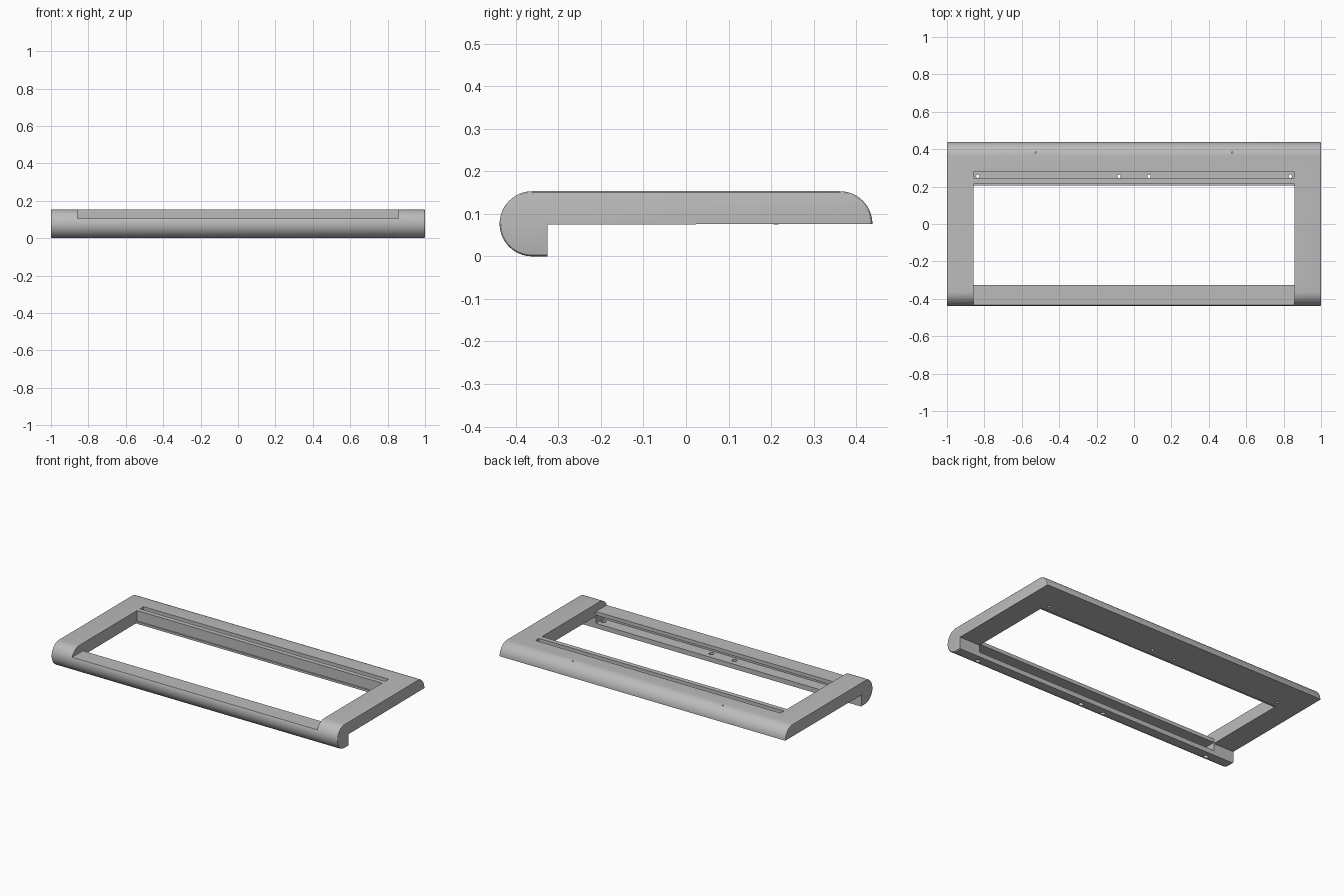
import bpy, bmesh, math
from mathutils import Matrix

cube = bpy.data.objects.get("Cube")
if cube:
    bpy.data.objects.remove(cube, do_unlink=True)

grey = bpy.data.materials.new("satin grey")
grey.use_nodes = True
grey.diffuse_color = (0.5, 0.5, 0.5, 1)
grey.node_tree.nodes["Principled BSDF"].inputs["Base Color"].default_value = (0.5, 0.5, 0.5, 1)

R = 0.0765         # radius of the rounded front and back
HALF_Y = 0.438
FRONT_INNER = -0.325
SPAN = 0.857       # half width of the opening, slot and pocket


def make_object(name, bm):
    bmesh.ops.recalc_face_normals(bm, faces=bm.faces)
    mesh = bpy.data.meshes.new(name)
    bm.to_mesh(mesh)
    bm.free()
    ob = bpy.data.objects.new(name, mesh)
    bpy.context.collection.objects.link(ob)
    mesh.materials.append(grey)
    return ob


def box(name, x, y, z):
    bm = bmesh.new()
    size = [b - a for a, b in (x, y, z)]
    mid = [(a + b) / 2 for a, b in (x, y, z)]
    bmesh.ops.create_cube(bm, size=1, matrix=Matrix.Translation(mid) @ Matrix.Diagonal((*size, 1)))
    return make_object(name, bm)


def drill(name, spots, radius, z0, z1):
    bm = bmesh.new()
    for x, y in spots:
        bmesh.ops.create_cone(bm, cap_ends=True, segments=20, radius1=radius, radius2=radius,
                              depth=z1 - z0, matrix=Matrix.Translation((x, y, (z0 + z1) / 2)))
    return make_object(name, bm)


def arc(cy, start, end, steps):
    angles = [math.radians(start + (end - start) * i / steps) for i in range(steps + 1)]
    return [(cy + R * math.cos(a), R + R * math.sin(a)) for a in angles]


# Side profile: hooked round front, flat top, quarter round back
profile = [(FRONT_INNER, R - 0.002), (FRONT_INNER, 0)]
profile += arc(-HALF_Y + R, 270, 90, 28) + arc(HALF_Y - R, 90, 0, 14)
bm = bmesh.new()
face = bm.faces.new([bm.verts.new((-1, y, z)) for y, z in profile])
ext = bmesh.ops.extrude_face_region(bm, geom=[face])
bmesh.ops.translate(bm, vec=(2, 0, 0), verts=[v for v in ext["geom"] if isinstance(v, bmesh.types.BMVert)])


# Soften the outer end edges, leaving the underside and inner step sharp
def is_outer(edge):
    a, b = (v.co for v in edge.verts)
    inner = min(abs(a.y - FRONT_INNER), abs(b.y - FRONT_INNER)) < 1e-4 and max(a.z, b.z) > 0.01
    return abs(a.x - b.x) < 1e-4 and not inner


bmesh.ops.bevel(bm, geom=[e for e in bm.edges if is_outer(e)], offset=0.007,
                segments=3, profile=0.5, affect="EDGES", clamp_overlap=True)
frame = make_object("frame", bm)

centre_and_ends = (-0.835, -0.08, 0.08, 0.835)
cutters = [
    box("opening_cutter", (-SPAN, SPAN), (FRONT_INNER, 0.215), (-0.1, 0.3)),
    box("front_bar_cutter", (-SPAN, SPAN), (-0.6, -0.3), (0.105, 0.3)),
    box("front_pocket_cutter", (-SPAN, SPAN), (-0.4, -0.3), (0.03, 0.082)),
    box("rear_slot_cutter", (-SPAN, SPAN), (0.245, 0.28), (0.1, 0.3)),
    drill("front_hole_cutter", [(x, -0.37) for x in centre_and_ends], 0.015, -0.1, 0.05),
    drill("rear_hole_cutter", [(x, 0.255) for x in centre_and_ends], 0.009, -0.1, 0.12),
    drill("pinhole_cutter", [(x, 0.382) for x in (-0.525, 0.525)], 0.004, 0.12, 0.3),
]
for cutter in cutters:
    cutter.hide_render = True
    mod = frame.modifiers.new(cutter.name, "BOOLEAN")
    mod.object = cutter
    mod.operation = "DIFFERENCE"
    mod.solver = "EXACT"

# Bake the cuts and remove the helpers
depsgraph = bpy.context.evaluated_depsgraph_get()
cut_mesh = bpy.data.meshes.new_from_object(frame.evaluated_get(depsgraph))
frame.modifiers.clear()
frame.data = cut_mesh
for cutter in cutters:
    bpy.data.objects.remove(cutter, do_unlink=True)

# Thin lip along the lower edge of the rear opening wall
box("rear_lip", (-SPAN, SPAN), (0.206, 0.217), (R - 0.002, 0.088))

bpy.ops.object.select_all(action="DESELECT")
frame.select_set(True)
bpy.context.view_layer.objects.active = frame
bpy.ops.object.shade_smooth_by_angle(angle=math.radians(30))
